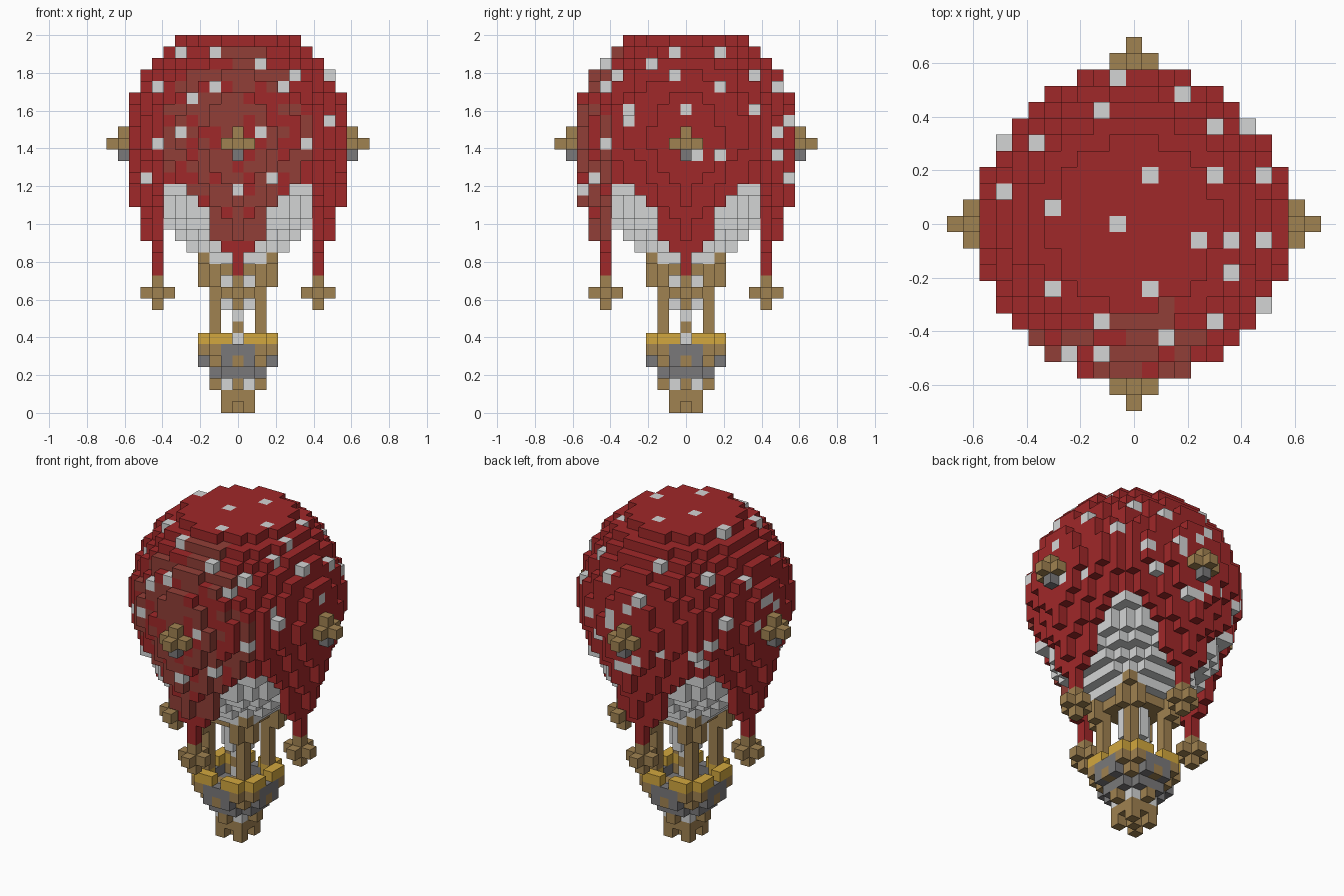
import bpy, bmesh, math, random
from mathutils import Vector

random.seed(7)
UNIT = 2 / 33          # edge of one block

cube = bpy.data.objects.get("Cube")
if cube:
    bpy.data.objects.remove(cube)


def srgb(r, g, b):
    lin = lambda c: ((c / 255 + 0.055) / 1.055) ** 2.4
    return (lin(r), lin(g), lin(b), 1)


COLOURS = {
    "red_cloth": srgb(160, 40, 41),
    "faded_red_cloth": srgb(145, 62, 55),
    "pale_grey": srgb(212, 213, 213),
    "wood": srgb(160, 130, 81),
    "gold": srgb(210, 167, 62),
    "dark_grey": srgb(122, 121, 122),
}
MATERIALS = {}
for name, colour in COLOURS.items():
    mat = bpy.data.materials.new(name)
    mat.use_nodes = True
    mat.diffuse_color = colour
    bsdf = mat.node_tree.nodes["Principled BSDF"]
    bsdf.inputs["Base Color"].default_value = colour
    bsdf.inputs["Roughness"].default_value = 0.9
    MATERIALS[name] = mat


def build(name, cells):
    """Make one mesh from a {(x, y, layer): colour} dict, outer faces only."""
    used = sorted(set(cells.values()))
    bm = bmesh.new()
    verts = {}

    def vert(p):
        key = tuple(round(2 * c) for c in p)
        if key not in verts:
            verts[key] = bm.verts.new(p * UNIT)
        return verts[key]

    for cell, colour in cells.items():
        centre = Vector(cell) + Vector((0, 0, 0.5))
        for axis in range(3):
            for sign in (-1, 1):
                n = Vector((0, 0, 0))
                n[axis] = sign
                if tuple(int(a + b) for a, b in zip(cell, n)) in cells:
                    continue
                u = Vector((0, 0, 0))
                u[(axis + 1) % 3] = 0.5
                v = n.cross(u)
                mid = centre + n / 2
                corners = (mid - u - v, mid + u - v, mid + u + v, mid - u + v)
                face = bm.faces.new([vert(c) for c in corners])
                face.material_index = used.index(colour)
    mesh = bpy.data.meshes.new(name)
    bm.to_mesh(mesh)
    bm.free()
    for colour in used:
        mesh.materials.append(MATERIALS[colour])
    obj = bpy.data.objects.new(name, mesh)
    bpy.context.collection.objects.link(obj)
    return obj


def disk(radius):
    n = int(radius)
    span = range(-n, n + 1)
    return [(x, y) for x in span for y in span if x * x + y * y <= radius * radius]


def quarter_turns(x, y):
    return [(x, y), (-y, x), (-x, -y), (y, -x)]


# Envelope: each column hangs lowest on the four axes, rising to arches between
LIFT = [0, 1.6, 2.2, 3.75, 4, 3.6, 3.6]


def column_bottom(x, y):
    near, far = sorted((abs(x), abs(y)))
    if far < 7:
        return 20
    return round(12 + 3 * (math.hypot(x, y) - 7) + LIFT[near])


# Envelope: radius of each layer from the top down, full width below
envelope = {}
upper_radii = [5.2, 6.5, 7.4, 8.1, 8.6, 9.1, 9.3, 9.45]
for k in range(12, 33):
    r = upper_radii[32 - k] if k > 24 else 9.5
    for x, y in disk(r):
        if k >= column_bottom(x, y):
            envelope[x, y, k] = "red_cloth"

# Faded, mottled patch on the front
for x, y, k in envelope:
    inside = (x / 6.8) ** 2 + ((k - 23) / 8.5) ** 2 < 1
    if y < -4 and inside and random.random() < 0.72:
        envelope[x, y, k] = "faded_red_cloth"


# Pale spots, placed on the outermost block along an axis
def spot(fits, depth):
    found = [c for c in envelope if fits(c)]
    if found:
        envelope[max(found, key=depth)] = "pale_grey"


front_spots = [(-5, 31), (-2, 31), (2, 30), (5, 29), (8, 29), (-7, 28), (-2, 28),
               (4, 28), (-4, 27), (8, 25), (-5, 24), (2, 24), (-7, 23), (6, 23),
               (3, 20), (0, 19)]
right_spots = [(-7, 30), (-3, 30), (3, 31), (-1, 29), (6, 29), (-5, 26), (-5, 25),
               (0, 26), (8, 28), (9, 25), (8, 24), (1, 22), (3, 22), (9, 20)]
top_spots = [(-1, 9), (3, 8), (-2, 7), (7, 6), (-8, 5), (-6, 5), (1, 3), (8, 3),
             (-8, 2), (-5, 1), (-1, 0), (4, -1), (6, -1), (-5, -4), (1, -4)]
for a, k in front_spots:
    spot(lambda c: c[0] == a and c[2] == k, lambda c: -c[1])
for a, k in right_spots:
    spot(lambda c: c[1] == a and c[2] == k, lambda c: c[0])
for a, b in top_spots:
    spot(lambda c: c[0] == a and c[1] == b, lambda c: c[2])
for i in range(7):
    a, k = random.randint(-6, 6), random.randint(20, 26)
    spot(lambda c: c[0] == a and c[2] == k, lambda c: c[1])
    a, k = random.randint(-4, 6), random.randint(20, 26)
    spot(lambda c: c[1] == a and c[2] == k, lambda c: -c[0])
build("envelope", envelope)

# Pale funnel showing between the lobes
funnel = {}
for k, r in {19: 8.5, 18: 7.8, 17: 7.5, 16: 6.5, 15: 5.5, 14: 4.5, 13: 3.65}.items():
    for x, y in disk(r):
        if (x, y, k) not in envelope:
            funnel[x, y, k] = "pale_grey"
build("funnel", funnel)

# Wooden collar under the funnel, with four posts
frame = {(x, y, 12): "wood" for x, y in disk(3.65)
         if max(abs(x), abs(y)) < 3 or min(abs(x), abs(y)) > 1}
for x, y in quarter_turns(3, 3):
    frame[x, y, 13] = "wood"
for x, y in quarter_turns(3, 2) + quarter_turns(2, 3):
    frame[x, y, 11] = "wood"
for x, y in quarter_turns(2, 2):
    for k in range(7, 12):
        frame[x, y, k] = "wood"
build("collar_and_posts", frame)

# Burner hanging in the middle
burner = {(x, y, k): "pale_grey" for x, y in disk(1) for k in range(9, 12)}
burner.update({(0, 0, 8): "pale_grey", (0, 0, 7): "wood", (0, 0, 6): "pale_grey"})
build("burner", burner)

# Basket, from the feet up to the gilded rim
basket = {}
for x, y in disk(1.5):
    basket[x, y, 1] = "wood"
    if abs(x) == abs(y):
        basket[x, y, 0] = "wood"
for x, y in disk(2):
    basket[x, y, 2] = "pale_grey" if abs(x) == 1 and abs(y) == 1 else "wood"
for x, y in disk(2.3):
    basket[x, y, 3] = "dark_grey"
for x, y in disk(3.2):
    on_post = abs(x) == abs(y) or x * y == 0
    basket[x, y, 4] = "wood" if on_post else "dark_grey"
for x, y in disk(3.65):
    if max(abs(x), abs(y)) == 3 or abs(x) == abs(y) == 2:
        side = min(abs(x), abs(y)) <= 1
        basket[x, y, 5] = "dark_grey" if side else "wood"
        if x and y:
            basket[x, y, 6] = "gold"
build("basket", basket)

# Weights on the ropes and lanterns on the envelope
SIDES = ("left", "back", "right", "front")
for side, (x, y) in zip(SIDES, quarter_turns(7, 0)):
    weight = {(x + a, y + b, 10): "wood" for a, b in disk(1)}
    weight[x, y, 9] = weight[x, y, 11] = "wood"
    build(side + "_rope_weight", weight)
for side, (x, y) in zip(SIDES, quarter_turns(10, 0)):
    lantern = {(x + a, y + b, 23): "wood" for a, b in disk(1)
               if (x + a, y + b, 23) not in envelope}
    lantern[x, y, 24] = "wood"
    lantern[x, y, 22] = "dark_grey"
    build(side + "_lantern", lantern)
